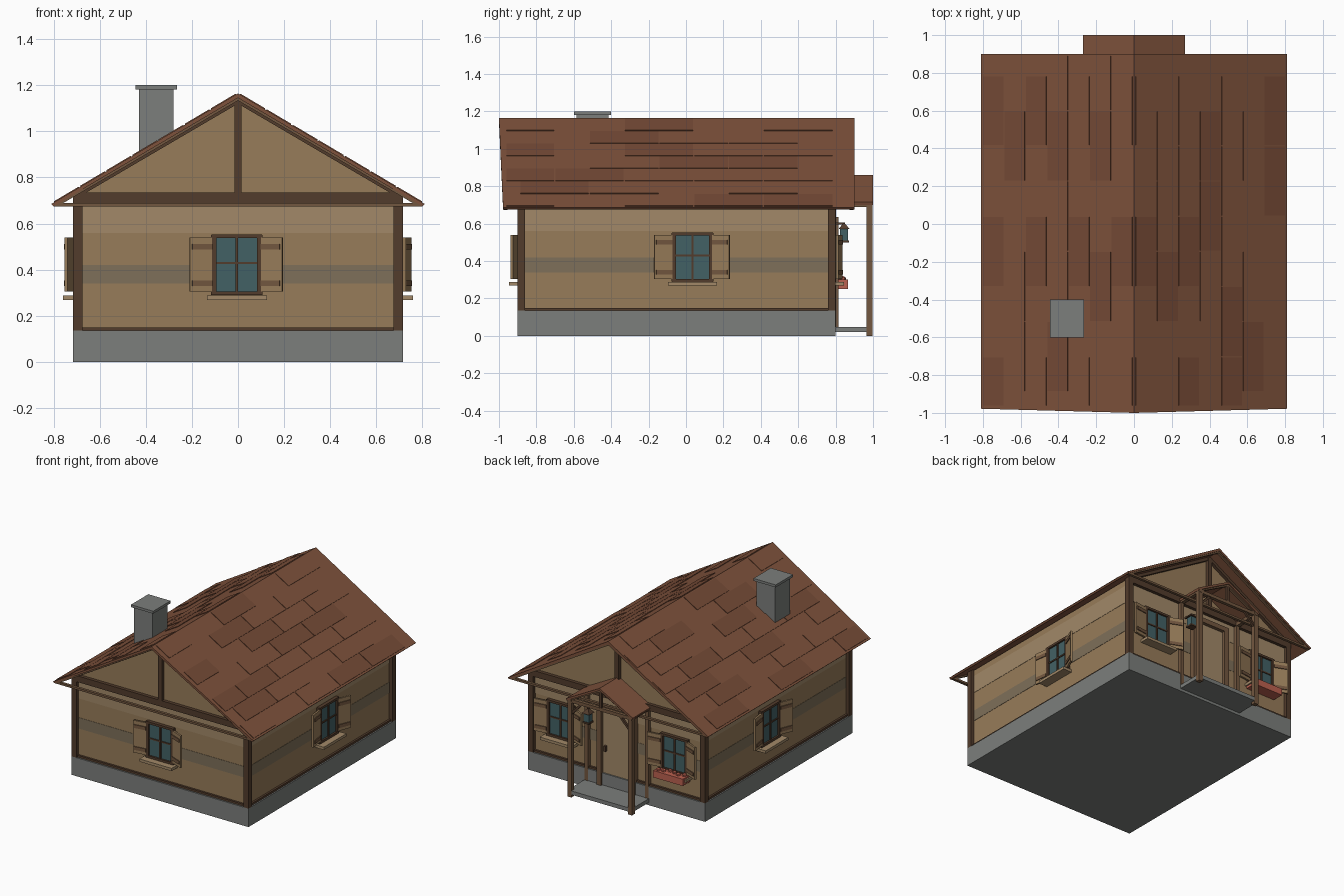
import bpy, bmesh, math, random
from mathutils import Matrix, Vector

if "Cube" in bpy.data.objects:
    bpy.data.objects.remove(bpy.data.objects["Cube"])

random.seed(4)


def material(name, rgb):
    m = bpy.data.materials.new(name)
    m.diffuse_color = (*rgb, 1)
    m.use_nodes = True
    m.node_tree.nodes["Principled BSDF"].inputs["Base Color"].default_value = m.diffuse_color
    return m


ROOF = material("roof", (0.21, 0.085, 0.045))
TILE = material("tile", (0.18, 0.07, 0.037))
WALL = material("wall", (0.31, 0.2, 0.1))
PALE = material("pale_wood", (0.36, 0.25, 0.14))
BAND = material("grey_wood", (0.21, 0.16, 0.1))
DARK = material("dark_wood", (0.085, 0.045, 0.025))
BEAM = material("beam_wood", (0.17, 0.095, 0.05))
STONE = material("stone", (0.2, 0.21, 0.2))
GLASS = material("glass", (0.055, 0.12, 0.13))
RED = material("flower_red", (0.5, 0.12, 0.08))


def finish(name, bm, mat):
    bmesh.ops.recalc_face_normals(bm, faces=bm.faces)
    me = bpy.data.meshes.new(name)
    bm.to_mesh(me)
    bm.free()
    me.materials.append(mat)
    ob = bpy.data.objects.new(name, me)
    bpy.context.collection.objects.link(ob)
    return ob


def box(name, x, y, z, mat, M=Matrix()):
    bm = bmesh.new()
    c = Vector([(a + b) / 2 for a, b in (x, y, z)])
    s = Vector([b - a for a, b in (x, y, z)])
    bmesh.ops.create_cube(bm, size=1, matrix=M @ Matrix.Translation(c) @ Matrix.Diagonal((*s, 1)))
    return finish(name, bm, mat)


def beam(name, a, b, w, mat):
    a, b = Vector(a), Vector(b)
    d = b - a
    M = Matrix.Translation((a + b) / 2) @ d.to_track_quat('Z', 'Y').to_matrix().to_4x4()
    return box(name, (-w / 2, w / 2), (-w / 2, w / 2), (-d.length / 2, d.length / 2), mat, M)


def prism(name, profile, y0, y1, mat, eave_shift=0):
    """Extrude an xz profile along y; eave_shift pulls the front eaves back from the ridge."""
    bm = bmesh.new()
    vs = [bm.verts.new((x, y0 + (eave_shift if abs(x) > 0.1 else 0), z)) for x, z in profile]
    ws = [bm.verts.new((x, y1, z)) for x, z in profile]
    n = len(vs)
    bm.faces.new(vs)
    bm.faces.new(ws)
    for i in range(n):
        bm.faces.new((vs[i], vs[(i + 1) % n], ws[(i + 1) % n], ws[i]))
    return finish(name, bm, mat)


# stone plinth and gabled wall body
box("plinth", (-0.715, 0.715), (-0.9, 0.8), (0, 0.135), STONE)
box("plinth_ledge", (-0.705, 0.705), (-0.89, 0.79), (0.135, 0.15), DARK)
prism("walls", [(-0.69, 0.14), (0.69, 0.14), (0.69, 0.735), (0, 1.14), (-0.69, 0.735)], -0.875, 0.775, WALL)
box("wall_band", (-0.692, 0.692), (-0.877, 0.777), (0.34, 0.42), BAND)
box("wall_top_band", (-0.692, 0.692), (-0.877, 0.777), (0.56, 0.69), PALE)

# corner posts
for x in (-0.695, 0.695):
    for y in (-0.88, 0.78):
        box("corner_post", (x - 0.02, x + 0.02), (y - 0.02, y + 0.02), (0.135, 0.74), DARK)

# main roof
prism("roof", [(-0.81, 0.685), (0, 1.165), (0.81, 0.685), (0.8, 0.675), (0, 1.145), (-0.8, 0.675)],
      -1.0, 0.9, ROOF, 0.022)
slope = math.atan2(0.48, 0.81)
for s in (-1, 1):
    # shingles on the slope: local x runs from ridge to eave
    M = Matrix.Translation((0, 0, 1.165)) @ Matrix.Diagonal((s, 1, 1, 1)) @ Matrix.Rotation(slope, 4, 'Y')
    for r in range(7):
        for c in range(5):
            y0 = -0.885 + c * 0.372 + (0 if r % 2 else -0.186)
            if (r + c) % 2 and random.random() < 0.6:
                continue
            u = 0.01 + r * 0.132
            box("shingle", (u, u + 0.125), (max(y0, -0.96), min(y0 + 0.365, 0.89)),
                (-0.006, 0.004), random.choice((ROOF, TILE)), M)

# gable timber frames, front and back
for yw, ye in ((-0.885, -0.965), (0.785, 0.885)):
    box("tie_beam", (-0.7, 0.7), (yw - 0.015, yw + 0.015), (0.69, 0.735), DARK)
    box("king_post", (-0.016, 0.016), (yw - 0.015, yw + 0.015), (0.735, 1.13), DARK)
    box("eave_bar", (-0.8, 0.8), (ye - 0.01, ye + 0.01), (0.675, 0.69), BEAM)
    for s in (-1, 1):
        beam("gable_rafter", (s * 0.7, yw, 0.725), (0, yw, 1.135), 0.026, DARK)
        beam("edge_rafter", (s * 0.79, ye, 0.682), (0, ye, 1.145), 0.02, BEAM)

# chimney
box("chimney", (-0.43, -0.28), (-0.585, -0.415), (0.88, 1.185), STONE)
box("chimney_cap", (-0.445, -0.265), (-0.6, -0.4), (1.182, 1.2), STONE)


def window(M, flowers=False, left=8, right=22):
    """Local frame: x along the wall, -y outwards, z up."""
    box("window_glass", (-0.095, 0.095), (-0.012, 0.01), (0.3, 0.54), GLASS, M)
    for x in (-0.1, 0.1):
        box("window_frame_side", (x - 0.012, x + 0.012), (-0.025, 0.01), (0.29, 0.55), DARK, M)
    for z in (0.297, 0.545):
        box("window_frame_rail", (-0.11, 0.11), (-0.025, 0.01), (z - 0.008, z + 0.008), DARK, M)
    box("window_mullion", (-0.006, 0.006), (-0.02, 0.0), (0.3, 0.54), DARK, M)
    box("window_crossbar", (-0.095, 0.095), (-0.018, 0.0), (0.424, 0.434), DARK, M)
    box("window_sill", (-0.13, 0.13), (-0.07, 0.0), (0.268, 0.288), PALE, M)
    for s, ang in ((-1, left), (1, right)):
        H = M @ Matrix.Translation((s * 0.108, -0.018, 0)) @ Matrix.Rotation(math.radians(-s * ang), 4, 'Z')
        xs = sorted((0, s * 0.098))
        box("shutter", xs, (-0.008, 0.006), (0.305, 0.54), WALL, H)
        for z in (0.34, 0.5):
            box("shutter_batten", [v * 0.9 for v in xs], (-0.014, -0.006), (z - 0.012, z + 0.012), BEAM, H)
    if flowers:
        box("flower_box", (-0.12, 0.12), (-0.09, -0.005), (0.25, 0.3), RED, M)
        for i in range(6):
            bm = bmesh.new()
            p = Vector((-0.095 + i * 0.038, -0.05 + random.uniform(-0.015, 0.015), 0.303))
            bmesh.ops.create_icosphere(bm, subdivisions=1, radius=0.018, matrix=M @ Matrix.Translation(p))
            finish("flower", bm, RED)


def place(x, y, deg):
    return Matrix.Translation((x, y, 0)) @ Matrix.Rotation(math.radians(deg), 4, 'Z')


window(place(-0.005, -0.875, 0))
window(place(0.69, 0.035, 90))
window(place(-0.69, 0.035, -90))
window(place(0.46, 0.775, 180))
window(place(-0.46, 0.775, 180), flowers=True)

# door
box("door", (-0.12, 0.12), (0.77, 0.79), (0.05, 0.6), PALE)
for x in (-0.135, 0.135):
    box("door_jamb", (x - 0.018, x + 0.018), (0.77, 0.815), (0.04, 0.62), BEAM)
box("door_lintel", (-0.155, 0.155), (0.77, 0.815), (0.6, 0.635), BEAM)
box("door_handle", (0.085, 0.1), (0.79, 0.81), (0.3, 0.34), DARK)

# porch
box("porch_slab", (-0.26, 0.26), (0.79, 0.995), (0.02, 0.048), STONE)
for s in (-1, 1):
    x = s * 0.245
    box("porch_post", (x - 0.016, x + 0.016), (0.964, 0.996), (0, 0.7), BEAM)
    box("porch_wall_post", (x - 0.014, x + 0.014), (0.775, 0.803), (0.04, 0.7), BEAM)
    box("porch_side_beam", (x - 0.014, x + 0.014), (0.78, 0.998), (0.69, 0.716), BEAM)
    beam("porch_rafter", (s * 0.25, 0.98, 0.71), (0, 0.98, 0.842), 0.02, BEAM)
    beam("porch_brace", (x, 0.98, 0.6), (s * 0.15, 0.98, 0.7), 0.016, DARK)
box("porch_front_beam", (-0.26, 0.26), (0.968, 0.992), (0.69, 0.714), BEAM)
box("porch_king_post", (-0.01, 0.01), (0.97, 0.99), (0.71, 0.84), DARK)
prism("porch_roof", [(-0.27, 0.715), (0, 0.86), (0.27, 0.715), (0.265, 0.7), (0, 0.843), (-0.265, 0.7)],
      0.775, 1.0, ROOF)

# lantern beside the door
box("lantern_bracket", (0.195, 0.205), (0.775, 0.85), (0.595, 0.605), DARK)
box("lantern_glass", (0.178, 0.222), (0.823, 0.867), (0.51, 0.57), GLASS)
box("lantern_base", (0.173, 0.227), (0.818, 0.872), (0.498, 0.51), DARK)
bm = bmesh.new()
bmesh.ops.create_cone(bm, cap_ends=True, segments=4, radius1=0.043, radius2=0.008, depth=0.03,
                      matrix=Matrix.Translation((0.2, 0.845, 0.585)) @ Matrix.Rotation(math.pi / 4, 4, 'Z'))
finish("lantern_cap", bm, DARK)
